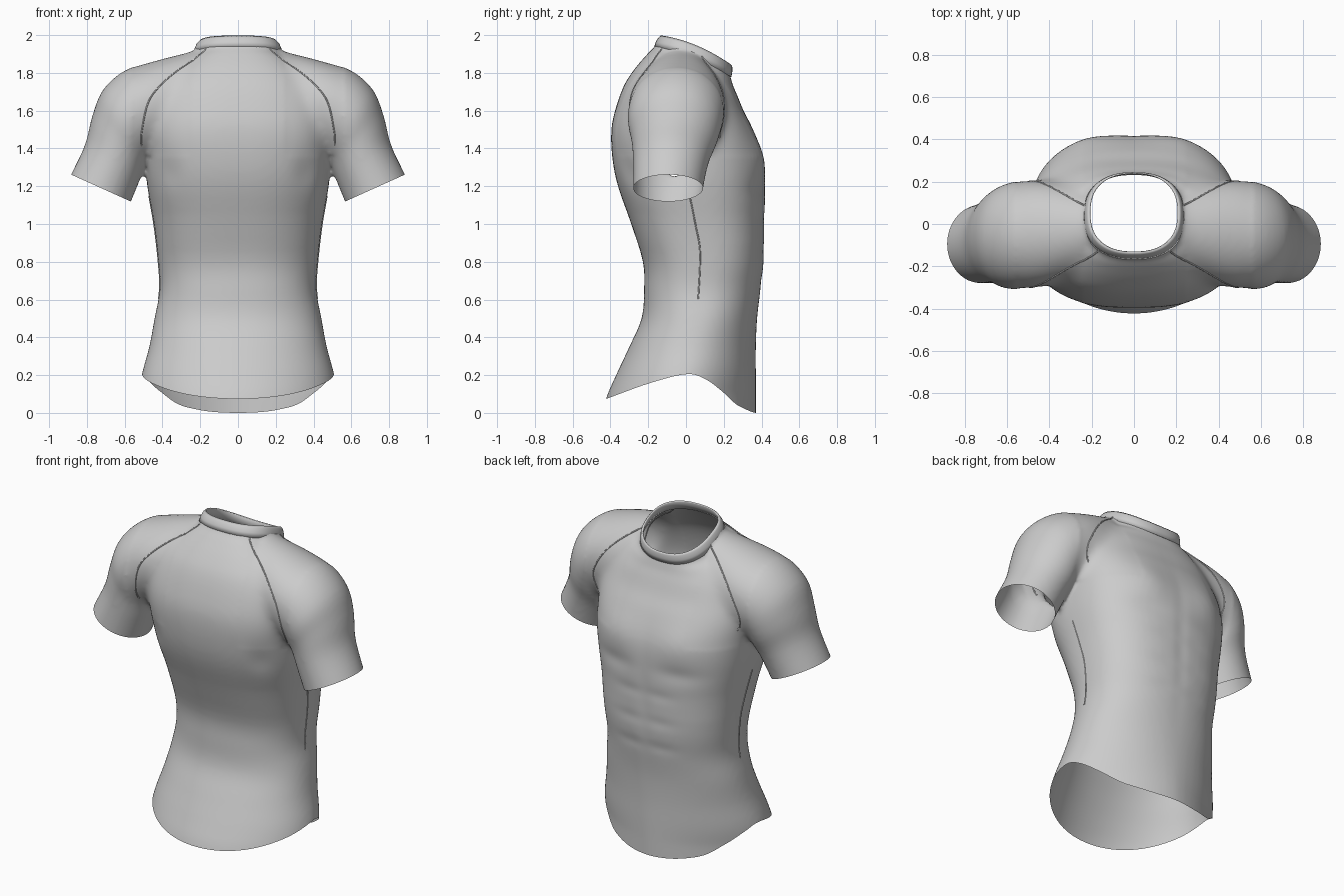
import bpy, bmesh, math
from mathutils import Vector
from mathutils.bvhtree import BVHTree

if "Cube" in bpy.data.objects:
    bpy.data.objects.remove(bpy.data.objects["Cube"])


def spline(rows, n):
    """Catmull-Rom samples through rows of numbers."""
    out = []
    for i in range(len(rows) - 1):
        p0, p1, p2 = rows[max(i - 1, 0)], rows[i], rows[i + 1]
        p3 = rows[min(i + 2, len(rows) - 1)]
        for k in range(n):
            t = k / n
            out.append([0.5 * (2 * b + (c - a) * t + (2 * a - 5 * b + 4 * c - d) * t * t
                               + (3 * b - a - 3 * c + d) * t ** 3)
                        for a, b, c, d in zip(p0, p1, p2, p3)])
    return out + [list(rows[-1])]


def spow(v, e):
    return math.copysign(abs(v) ** e, v)


def loft(bm, rings, caps=True, closed=False):
    vs = [[bm.verts.new(p) for p in r] for r in rings]
    faces = []
    pairs = list(zip(vs, vs[1:])) + ([(vs[-1], vs[0])] if closed else [])
    for a, b in pairs:
        n = len(a)
        for i in range(n):
            j = (i + 1) % n
            faces.append(bm.faces.new((a[i], a[j], b[j], b[i])))
    if caps:
        faces += [bm.faces.new(vs[0]), bm.faces.new(vs[-1])]
    bmesh.ops.recalc_face_normals(bm, faces=faces)


def body_ring(hw, yb, zb, yf, zf, exp=None, bulge=0.0, n=72):
    # hem is oval, chest is squarer
    t = min(1, max(0, (zb - .1) / .8))
    chest = .2 * max(0, 1 - abs(zb - 1.45) / .4)
    pts = []
    for i in range(n):
        a = 2 * math.pi * i / n
        front = math.sin(a) > 0
        e = exp or (1.75 + .7 * t if front else 2.0 + .45 * t) + chest
        s = 0.5 + 0.5 * spow(math.sin(a), 2 / e)
        pts.append((hw * spow(math.cos(a), 2 / e), yb + (yf - yb) * s,
                    zb + (zf - zb) * s + bulge * 4 * s * (1 - s)))
    return pts


def sleeve_ring(side, tx, tz, bx, bz, cy, ry, n=48):
    pts = []
    for i in range(n):
        a = 2 * math.pi * i / n
        s = 0.5 + 0.5 * math.cos(a)
        pts.append((side * (bx + (tx - bx) * s), cy + ry * math.sin(a), bz + (tz - bz) * s))
    return pts


def add_object(name, bm):
    me = bpy.data.meshes.new(name)
    bm.to_mesh(me)
    ob = bpy.data.objects.new(name, me)
    bpy.context.collection.objects.link(ob)
    for p in me.polygons:
        p.use_smooth = True
    return ob


# Torso: half width, back y, back z, front y, front z
torso = [(.53, -.46, -.1, .37, -.1), (.525, -.425, .07, .37, .07), (.51, -.37, .2, .37, .2),
         (.47, -.30, .35, .37, .35), (.442, -.235, .5, .377, .5), (.415, -.222, .65, .395, .65),
         (.422, -.228, .8, .412, .8), (.445, -.29, 1.0, .416, 1.0), (.48, -.36, 1.2, .42, 1.2),
         (.495, -.39, 1.35, .408, 1.35), (.505, -.395, 1.5, .355, 1.5),
         (.49, -.37, 1.62, .305, 1.6), (.45, -.325, 1.74, .272, 1.68), (.38, -.265, 1.83, .25, 1.73),
         (.30, -.20, 1.905, .24, 1.765), (.24, -.16, 1.95, .232, 1.79), (.22, -.14, 2.05, .23, 1.9)]
# Sleeve: top x, z, underside x, z, centre y, y radius
sleeve = [(.15, 1.935, .15, 1.55, -.025, .155), (.30, 1.902, .28, 1.5, -.035, .21),
          (.45, 1.862, .38, 1.44, -.045, .25), (.60, 1.812, .44, 1.39, -.05, .257),
          (.715, 1.71, .47, 1.355, -.058, .248), (.772, 1.57, .487, 1.315, -.062, .226),
          (.81, 1.42, .517, 1.24, -.08, .2), (.885, 1.26, .57, 1.11, -.095, .185),
          (.935, 1.15, .61, 1.02, -.1, .185)]
bm = bmesh.new()
loft(bm, [body_ring(*r) for r in spline(torso, 4)])
for side in (1, -1):
    loft(bm, [sleeve_ring(side, *r) for r in spline(sleeve, 4)])
blank = add_object("shirt_blank", bm)
bm.free()

# Fuse torso and sleeves into one smooth skin
rem = blank.modifiers.new("fuse", 'REMESH')
rem.mode = 'VOXEL'
rem.voxel_size = 0.014
smo = blank.modifiers.new("soften", 'SMOOTH')
smo.factor = 0.5
smo.iterations = 8
fused = bpy.data.meshes.new_from_object(blank.evaluated_get(bpy.context.evaluated_depsgraph_get()))
bpy.data.objects.remove(blank)
bm = bmesh.new()
bm.from_mesh(fused)

# Blend the shoulder joint so the raglan seam lies flush
joint = [v for v in bm.verts if .25 < abs(v.co.x) < .56 and v.co.z > 1.36]
for _ in range(35):
    bmesh.ops.smooth_vert(bm, verts=joint, factor=0.5, use_axis_x=True, use_axis_y=True, use_axis_z=True)

# Hem height as a function of depth
hem_pts = spline([(-.5, .05), (-.42, .075), (-.2, .155), (0, .205), (.1, .18), (.19, .115),
                  (.26, .05), (.31, .022), (.37, 0), (.45, 0)], 6)


def hem(y):
    for (a, za), (b, zb) in zip(hem_pts, hem_pts[1:]):
        if a <= y <= b:
            return za + (zb - za) * (y - a) / (b - a)
    return 0.0


def neck(y):
    return 0.03 * max(0, 1 - ((y - .04) / .2) ** 2) - 0.4 * y


def cut(test, co, no, warp=lambda y: 0.0):
    """Trim the chosen faces by a plane, optionally bent along y."""
    for v in bm.verts:
        v.co.z -= warp(v.co.y)
    fs = [f for f in bm.faces if test(f.calc_center_median())]
    geom = list({v for f in fs for v in f.verts}) + list({e for f in fs for e in f.edges}) + fs
    bmesh.ops.bisect_plane(bm, geom=geom, plane_co=co, plane_no=no, clear_outer=True)
    for v in bm.verts:
        v.co.z += warp(v.co.y)


cut(lambda c: c.z < .4, (0, 0, 0), (0, 0, -1), hem)
cut(lambda c: abs(c.x) < .245 and c.z > 1.6, (0, 0, 1.895), (0, 0, 1), neck)
for side in (1, -1):
    cut(lambda c: c.x * side > .535 and c.z > .8, (side * .88, 0, 1.26), (side * .41, 0, -.91))


# Soft muscle relief on chest, stomach and shoulder blades
def blob(x, z, cx, cz, rx, rz):
    return math.exp(-((abs(x) - cx) / rx) ** 2 - ((z - cz) / rz) ** 2)


for v in bm.verts:
    x, y, z = v.co
    if abs(x) < .47 and y > .12:
        d = .014 * blob(x, z, .22, 1.36, .13, .12) - .008 * blob(x, z, .22, 1.18, .14, .05)
        d -= .004 * blob(x, z, 0, 1.0, .04, .35)
        d -= sum(.004 * blob(x, z, .1, h, .1, .035) for h in (1.03, .86, .7))
        v.co.y += d * min(1, (y - .12) / .1)
    elif abs(x) < .45 and y < -.1:
        v.co.y += .010 * blob(x, z, .36, 1.27, .06, .08) * min(1, (-.1 - y) / .1)
bvh = BVHTree.FromBMesh(bm)
add_object("shirt_body", bm)
bm.free()

# Collar band
band = [(.24, -.168, 1.938, .24, 1.778), (.233, -.16, 1.965, .245, 1.805),
        (.223, -.145, 1.988, .245, 1.83), (.212, -.132, 1.998, .241, 1.842),
        (.206, -.13, 1.99, .236, 1.838), (.212, -.14, 1.965, .235, 1.815),
        (.226, -.155, 1.935, .232, 1.778)]
bm = bmesh.new()
loft(bm, [body_ring(*r, exp=2.4, bulge=.026) for r in band], caps=False, closed=True)
add_object("collar", bm)
bm.free()

# Stitched seams laid on the skin
seams = {
    "front_raglan_seam": [(.22, .08, 1.885), (.32, .13, 1.81), (.43, .18, 1.70), (.50, .21, 1.57),
                          (.50, .2, 1.45)],
    "back_raglan_seam": [(.18, -.14, 1.94), (.3, -.22, 1.85), (.42, -.29, 1.73), (.48, -.3, 1.63),
                         (.51, -.28, 1.48), (.495, -.27, 1.4)],
    "side_seam": [(.47, .02, 1.15), (.44, .05, 1.0), (.42, .075, .85), (.41, .065, .6)],
}
for name, pts in seams.items():
    for side, tag in ((1, "right"), (-1, "left")):
        cu = bpy.data.curves.new(tag + "_" + name, 'CURVE')
        cu.dimensions = '3D'
        cu.bevel_depth = 0.004
        cu.bevel_resolution = 1
        path = [bvh.find_nearest(Vector((side * x, y, z)))[0] for x, y, z in spline(pts, 8)]
        sp = cu.splines.new('POLY')
        sp.points.add(len(path) - 1)
        for p, co in zip(sp.points, path):
            p.co = (*co, 1)
        bpy.context.collection.objects.link(bpy.data.objects.new(cu.name, cu))
